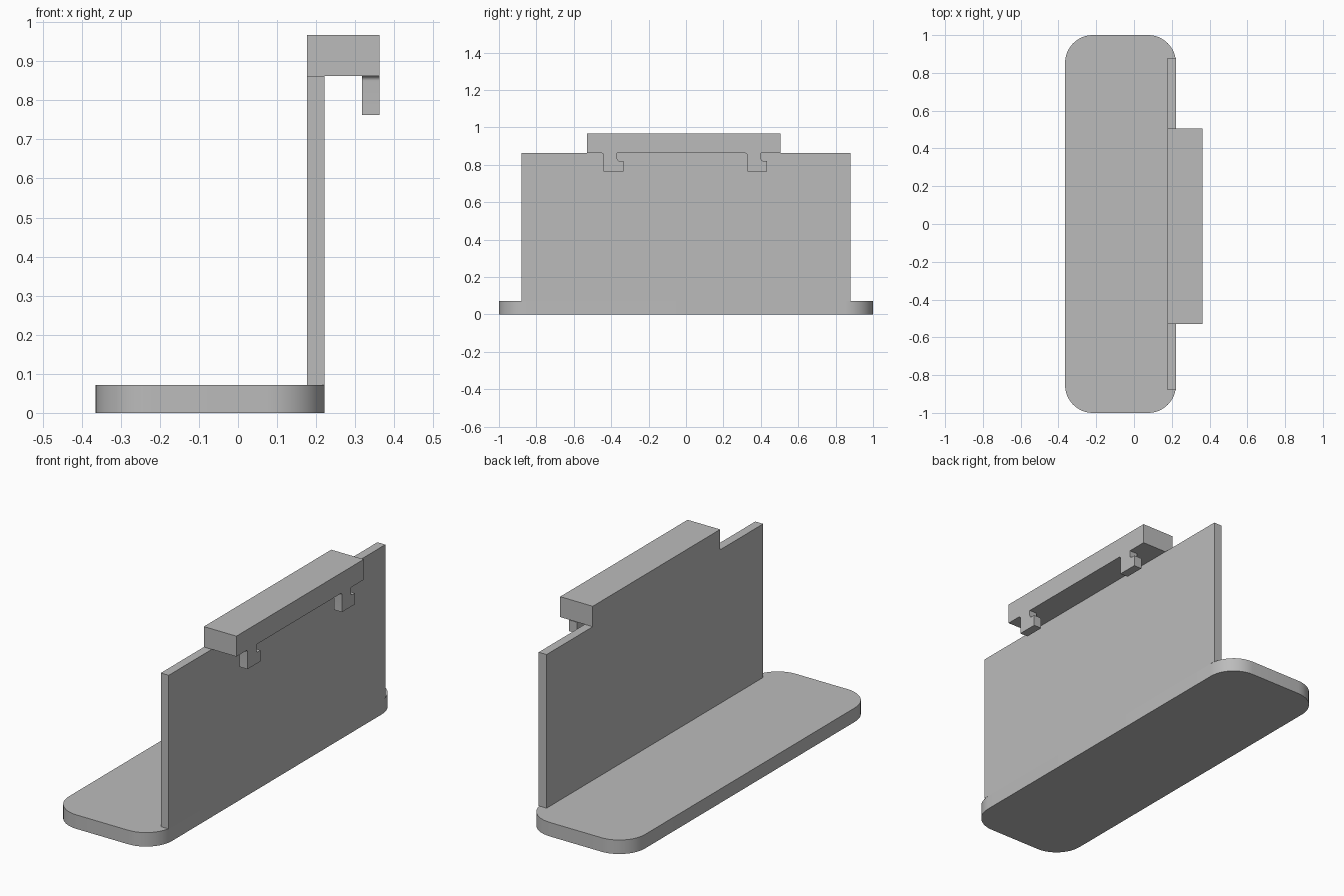
import bpy
import bmesh
from math import sin, cos, pi
from mathutils import Vector

cube = bpy.data.objects.get("Cube")
if cube:
    bpy.data.objects.remove(cube)

grey = bpy.data.materials.new("plain grey")
grey.use_nodes = True
colour = (0.5, 0.5, 0.5, 1)
grey.diffuse_color = colour
grey.node_tree.nodes["Principled BSDF"].inputs["Base Color"].default_value = colour


def arc(cx, cy, radius, start, end, steps=8):
    """Points on an arc, angles in quarter turns."""
    angles = [(start + (end - start) * i / steps) * pi / 2 for i in range(steps + 1)]
    return [(cx + radius * cos(a), cy + radius * sin(a)) for a in angles]


def prism(name, points, direction):
    """Extrude a closed outline into a solid."""
    bm = bmesh.new()
    face = bm.faces.new([bm.verts.new(p) for p in points])
    result = bmesh.ops.extrude_face_region(bm, geom=[face], use_keep_orig=True)
    moved = [v for v in result["geom"] if isinstance(v, bmesh.types.BMVert)]
    bmesh.ops.translate(bm, verts=moved, vec=Vector(direction))
    bmesh.ops.recalc_face_normals(bm, faces=bm.faces)
    mesh = bpy.data.meshes.new(name)
    bm.to_mesh(mesh)
    bm.free()
    mesh.materials.append(grey)
    obj = bpy.data.objects.new(name, mesh)
    bpy.context.collection.objects.link(obj)
    bpy.ops.object.select_all(action='DESELECT')
    obj.select_set(True)
    bpy.context.view_layer.objects.active = obj
    bpy.ops.object.shade_smooth_by_angle(angle=pi / 6)
    return obj


def box(name, x0, x1, y0, y1, z0, z1):
    outline = [(x0, y0, z0), (x1, y0, z0), (x1, y1, z0), (x0, y1, z0)]
    return prism(name, outline, (0, 0, z1 - z0))


# Flat base with rounded corners
left, right, radius = -0.365, 0.222, 0.147
outline = []
for quarter, (cx, cy) in enumerate([(right - radius, 1 - radius), (left + radius, 1 - radius),
                                    (left + radius, radius - 1), (right - radius, radius - 1)]):
    outline += arc(cx, cy, radius, quarter, quarter + 1, 12)
prism("base_plate", [(x, y, 0) for x, y in outline], (0, 0, 0.072))

# Upright panel and the rail overhanging its top
box("upright_panel", 0.177, 0.222, -0.88, 0.88, 0.072, 0.862)
box("top_rail", 0.177, 0.362, -0.53, 0.505, 0.862, 0.967)

# L-shaped hooks hanging below the rail, toes pointing the same way
r = 0.015
for name, y in (("front_hook", -0.44), ("back_hook", 0.328)):
    profile = [(y, 0.763), (y + 0.106, 0.763), (y + 0.106, 0.82)]
    profile += arc(y + 0.072 + r, 0.82 + r, r, 3, 2)
    profile += [(y + 0.072, 0.862)]
    profile += arc(y - 0.012, 0.85, 0.012, 1, 0)
    prism(name, [(0.317, py, pz) for py, pz in profile], (0.045, 0, 0))
